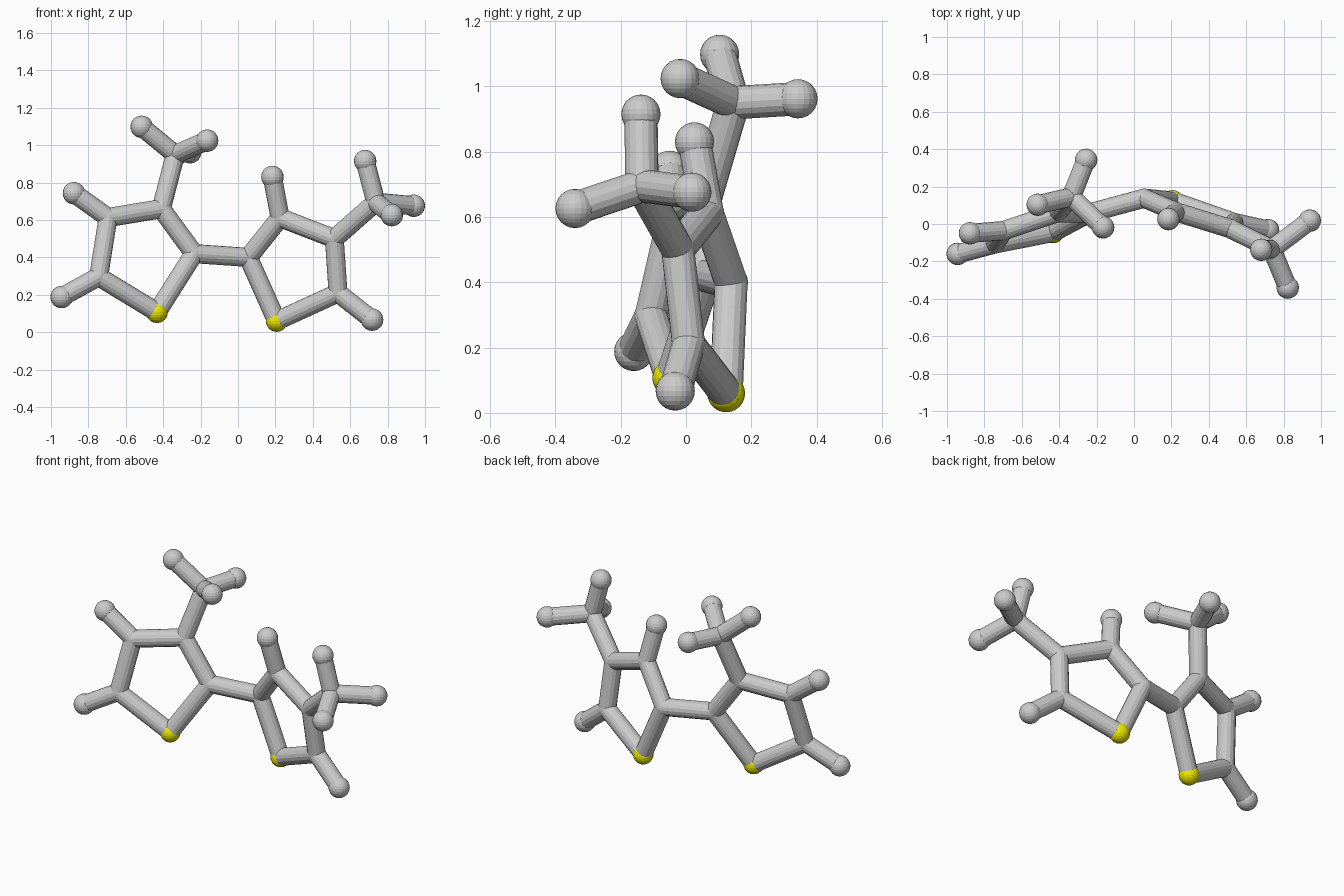
import bpy
from mathutils import Vector

if "Cube" in bpy.data.objects:
    bpy.data.objects.remove(bpy.data.objects["Cube"])

STICK_R, JOINT_R, END_R = 0.051, 0.052, 0.06

# Atom centres: s = sulphur, c = carbon joint, h = hydrogen end
ATOMS = {
    # left ring
    "s_l": (-0.433, -0.045, 0.107), "c2_l": (-0.235, 0.06, 0.42),
    "c3_l": (-0.41, 0.06, 0.66), "c4_l": (-0.695, -0.035, 0.613),
    "c5_l": (-0.745, -0.107, 0.297), "h4_l": (-0.877, -0.05, 0.743),
    "h5_l": (-0.943, -0.16, 0.188),
    # left methyl
    "cm_l": (-0.335, 0.145, 0.95), "hm1_l": (-0.515, 0.103, 1.098),
    "hm2_l": (-0.165, -0.018, 1.024), "hm3_l": (-0.256, 0.343, 0.962),
    # right ring
    "s_r": (0.207, 0.123, 0.06), "c2_r": (0.055, 0.138, 0.40),
    "c3_r": (0.225, 0.065, 0.612), "c4_r": (0.515, -0.025, 0.50),
    "c5_r": (0.535, 0.008, 0.21), "h3_r": (0.184, 0.026, 0.83),
    "h5_r": (0.717, -0.033, 0.067),
    # right methyl
    "cm_r": (0.737, -0.135, 0.695), "hm1_r": (0.68, -0.138, 0.915),
    "hm2_r": (0.94, 0.018, 0.676), "hm3_r": (0.822, -0.34, 0.626),
}
KIND = {"s": ("sulphur_ball", 0.058), "c": ("carbon_joint", JOINT_R),
        "h": ("hydrogen_ball", END_R)}

# Bonds shared by both halves, then the ones that differ
HALF = ["s c2", "c2 c3", "c3 c4", "c4 c5", "c5 s", "c5 h5",
        "cm hm1", "cm hm2", "cm hm3"]
bonds = [tuple(f"{n}_{side}" for n in b.split()) for side in "lr" for b in HALF]
bonds += [("c2_l", "c2_r"), ("c3_l", "cm_l"), ("c4_l", "h4_l"),
          ("c4_r", "cm_r"), ("c3_r", "h3_r")]

yellow = bpy.data.materials.new("yellow")
yellow.diffuse_color = (0.85, 0.82, 0.0, 1)
yellow.use_nodes = True
yellow.node_tree.nodes["Principled BSDF"].inputs["Base Color"].default_value = yellow.diffuse_color


def ball(key, pos):
    name, radius = KIND[key[0]]
    bpy.ops.mesh.primitive_uv_sphere_add(segments=20, ring_count=12,
                                         radius=radius, location=pos)
    ob = bpy.context.object
    ob.name = name
    if key[0] == "s":
        ob.data.materials.append(yellow)


def stick(a, b):
    a, b = Vector(a), Vector(b)
    d = b - a
    bpy.ops.mesh.primitive_cylinder_add(
        vertices=16, radius=STICK_R, depth=d.length, location=(a + b) / 2,
        rotation=d.to_track_quat("Z", "Y").to_euler())
    bpy.context.object.name = "bond_stick"


# Balls and joints
for key, pos in ATOMS.items():
    ball(key, pos)

# Bond sticks
for a, b in bonds:
    stick(ATOMS[a], ATOMS[b])
